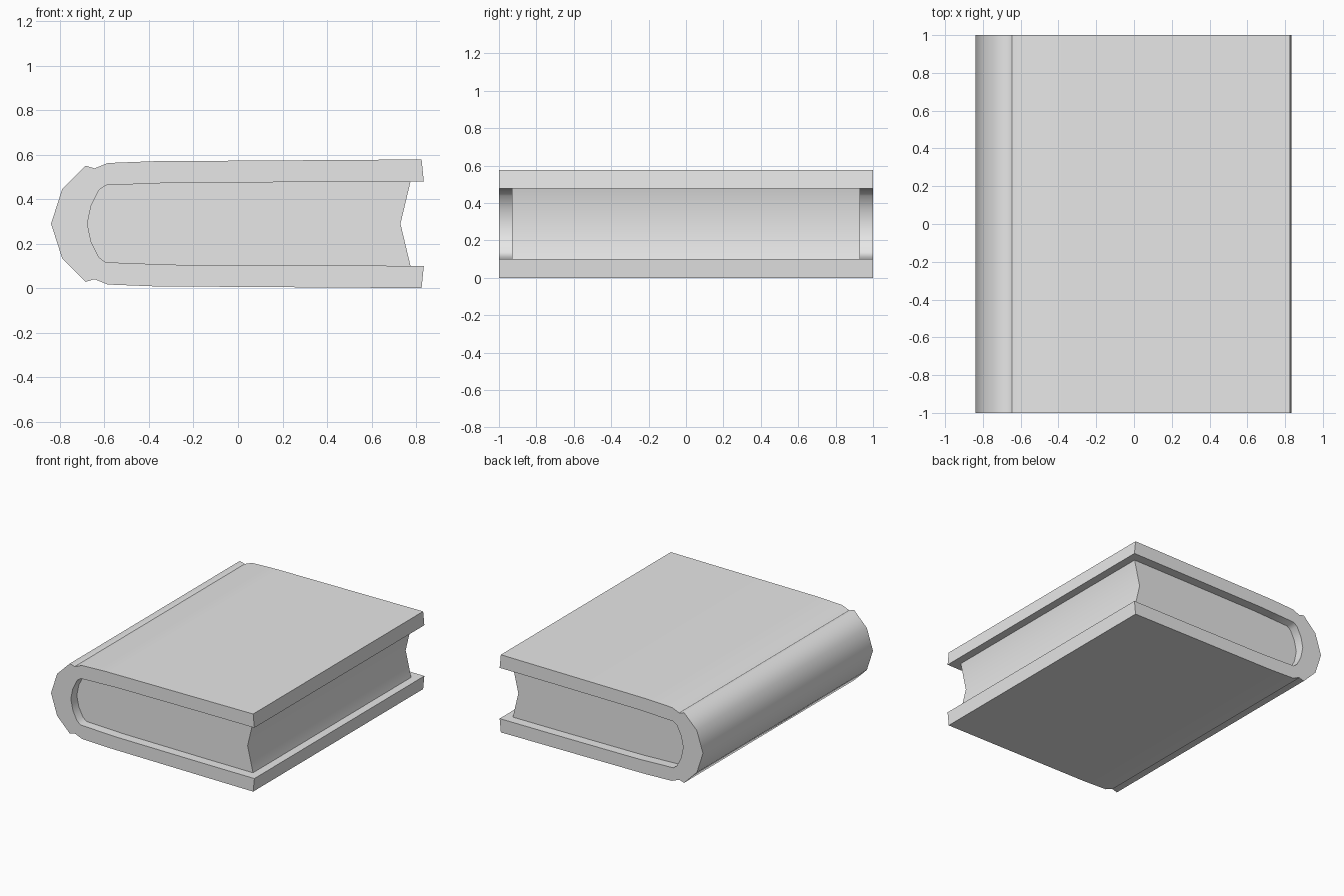
import bpy, bmesh, math

cube = bpy.data.objects.get("Cube")
if cube:
    bpy.data.objects.remove(cube, do_unlink=True)

MID = 0.289  # height of the book's plane of symmetry


def material(name, value):
    mat = bpy.data.materials.new(name)
    mat.use_nodes = True
    colour = (value, value, value, 1)
    mat.diffuse_color = colour
    mat.node_tree.nodes["Principled BSDF"].inputs["Base Color"].default_value = colour
    return mat


def mirrored(points):
    """Continue an upper half profile with its reflection below MID."""
    lower = [(x, 2 * MID - z) for x, z in reversed(points) if abs(z - MID) > 0.001]
    return points + lower


def extrude_profile(name, profile, half_depth, mat, smooth_angle, crease_x=None):
    bm = bmesh.new()
    face = bm.faces.new([bm.verts.new((x, -half_depth, z)) for x, z in profile])
    result = bmesh.ops.extrude_face_region(bm, geom=[face], use_keep_orig=True)
    moved = [v for v in result["geom"] if isinstance(v, bmesh.types.BMVert)]
    bmesh.ops.translate(bm, verts=moved, vec=(0, 2 * half_depth, 0))
    bmesh.ops.recalc_face_normals(bm, faces=bm.faces)
    mesh = bpy.data.meshes.new(name)
    bm.to_mesh(mesh)
    bm.free()
    mesh.materials.append(mat)
    obj = bpy.data.objects.new(name, mesh)
    bpy.context.collection.objects.link(obj)
    bpy.ops.object.select_all(action="DESELECT")
    obj.select_set(True)
    bpy.context.view_layer.objects.active = obj
    bpy.ops.object.shade_smooth_by_angle(angle=math.radians(smooth_angle))
    # Keep the hinge groove crisp
    if crease_x is not None:
        for edge in mesh.edges:
            if all(abs(mesh.vertices[i].co.x - crease_x) < 0.001 for i in edge.vertices):
                edge.use_edge_sharp = True
    return obj


grey = material("plain_grey", 0.8)

# Upper half profiles, from the fore edge to the spine
GROOVE = -0.645
outer = [(0.825, 0.578), (0.22, 0.574), (-0.38, 0.57), (-0.585, 0.562),
         (GROOVE, 0.538), (-0.685, 0.55), (-0.79, 0.445), (-0.84, MID)]
lining = [(0.4, 0.477), (-0.3, 0.473), (-0.595, 0.462), (-0.625, 0.44),
          (-0.66, 0.37), (-0.677, MID)]

# Wraparound cover with a rounded spine
cover_profile = mirrored(outer) + list(reversed(mirrored([(0.835, 0.478)] + lining)))
extrude_profile("cover", cover_profile, 1.0, grey, 65, GROOVE)

# Page block with a hollowed fore edge
page_profile = mirrored([(0.775, 0.478)] + lining) + [(0.73, MID)]
extrude_profile("page_block", page_profile, 0.93, grey, 50)
